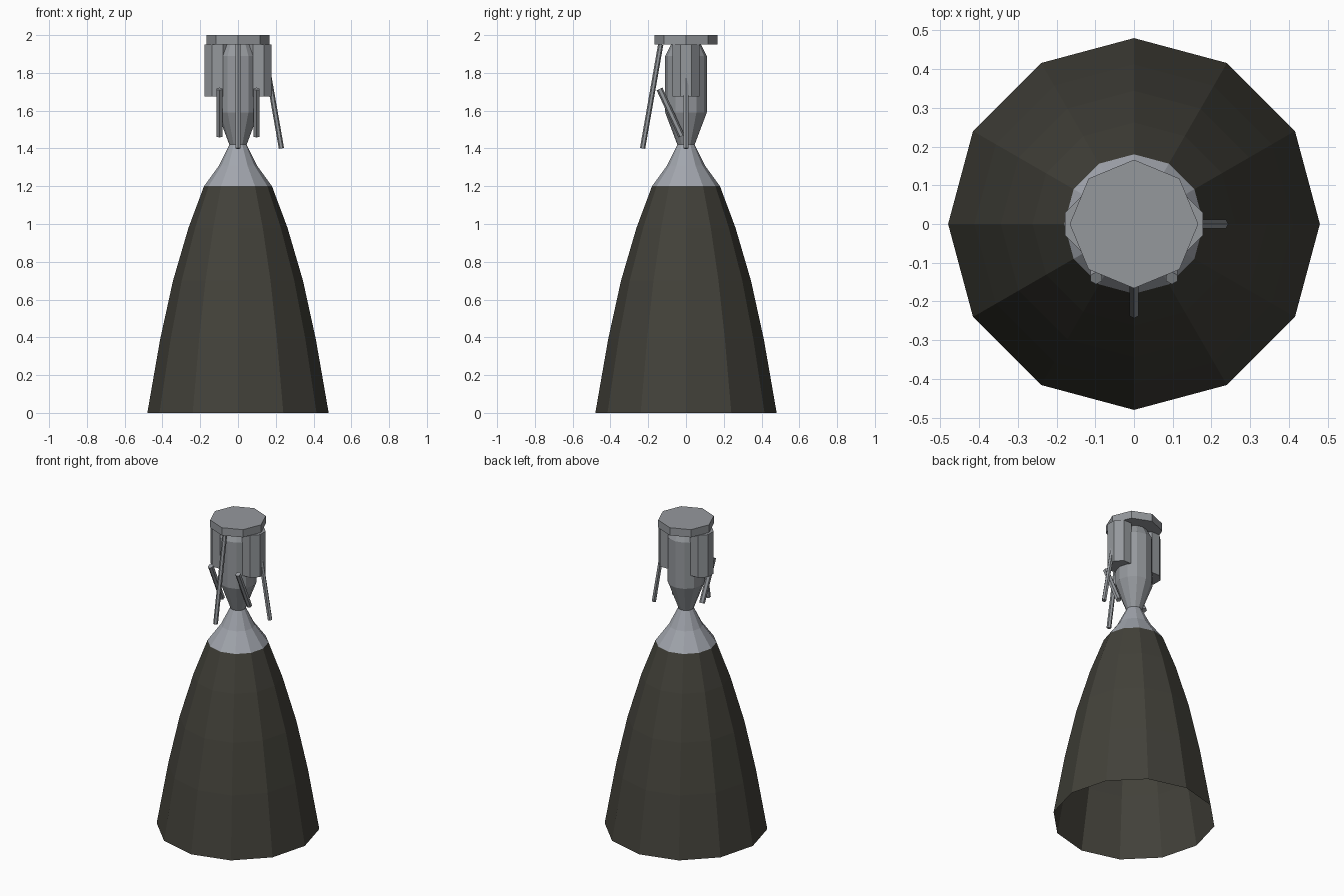
import bpy, bmesh, math
from mathutils import Vector

cube = bpy.data.objects.get("Cube")
if cube:
    bpy.data.objects.remove(cube, do_unlink=True)


def material(name, colour):
    m = bpy.data.materials.new(name)
    m.use_nodes = True
    rgba = (*colour, 1)
    m.diffuse_color = rgba
    m.node_tree.nodes["Principled BSDF"].inputs["Base Color"].default_value = rgba
    return m


dark = material("dark olive metal", (0.055, 0.053, 0.042))
light = material("light steel", (0.36, 0.38, 0.42))
grey = material("grey steel", (0.30, 0.315, 0.335))


def finish(name, bm, mat):
    mesh = bpy.data.meshes.new(name)
    bm.to_mesh(mesh)
    bm.free()
    mesh.materials.append(mat)
    obj = bpy.data.objects.new(name, mesh)
    bpy.context.collection.objects.link(obj)
    return obj


def lathe(name, profile, mat, sides=12, turn=0.0, centre=(0, 0), caps=False):
    """Rings of (radius, z) from bottom to top, joined by flat faces."""
    bm = bmesh.new()
    rings = []
    for r, z in profile:
        angles = [turn + math.tau * i / sides for i in range(sides)]
        rings.append([bm.verts.new((centre[0] + r * math.cos(a),
                                    centre[1] + r * math.sin(a), z)) for a in angles])
    for low, high in zip(rings, rings[1:]):
        for i in range(sides):
            j = (i + 1) % sides
            bm.faces.new((low[i], low[j], high[j], high[i]))
    if caps:
        bm.faces.new(rings[0][::-1])
        bm.faces.new(rings[-1])
    return finish(name, bm, mat)


def rod(name, start, end, radius, mat):
    """Six-sided rod between two points."""
    start, end = Vector(start), Vector(end)
    axis = end - start
    bm = bmesh.new()
    bmesh.ops.create_cone(bm, cap_ends=True, segments=6, radius1=radius,
                          radius2=radius, depth=axis.length)
    obj = finish(name, bm, mat)
    obj.location = (start + end) / 2
    obj.rotation_euler = axis.to_track_quat('Z', 'Y').to_euler()
    return obj


# Open nozzle bell and its throat
lathe("nozzle_bell", [(0.48, 0), (0.412, 0.39), (0.344, 0.70), (0.262, 0.98), (0.18, 1.2)], dark)
lathe("nozzle_throat", [(0.18, 1.2), (0.10, 1.31), (0.046, 1.42)], light)

# Combustion chamber and mounting plate
lathe("combustion_chamber", [(0.046, 1.42), (0.11, 1.59), (0.11, 1.89), (0.08, 1.95)],
      grey, caps=True)
lathe("mounting_plate", [(0.166, 1.95), (0.166, 2.0)], grey, sides=8, caps=True)

# Paired pumps and feed pipes
for side, label in ((1, "left"), (-1, "right")):
    lathe(label + "_pump", [(0.076, 1.675), (0.076, 1.95)], grey, sides=8,
          turn=math.pi / 8, centre=(side * 0.108, 0), caps=True)
    rod(label + "_feed_pipe", (side * 0.098, -0.024, 1.465), (side * 0.098, -0.14, 1.715),
        0.017, grey)

# Long gimbal struts
rod("front_strut", (0, -0.23, 1.4), (0, -0.134, 1.95), 0.014, grey)
rod("left_strut", (0.23, 0, 1.4), (0.134, 0, 1.95), 0.014, grey)
